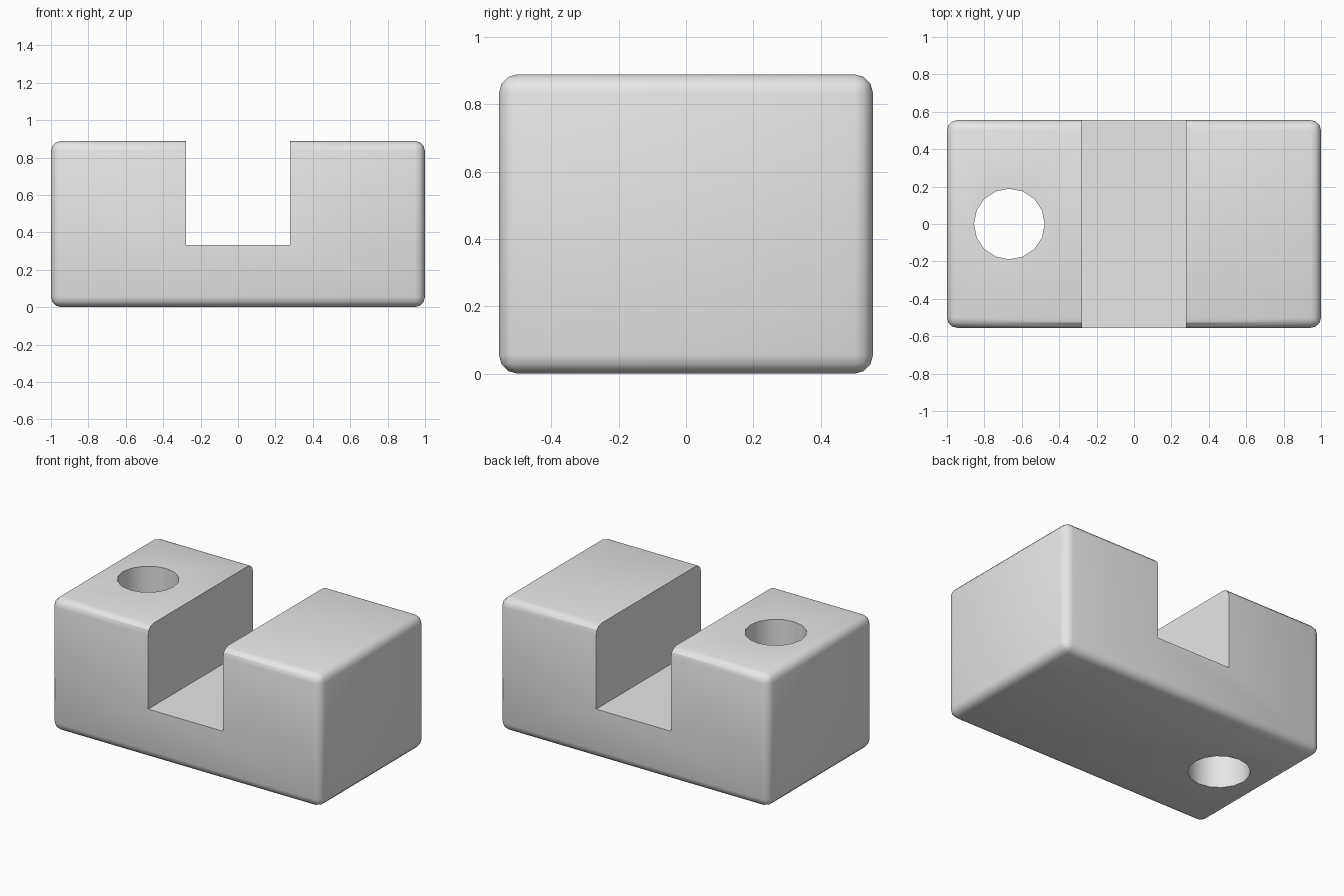
import bpy, math

if "Cube" in bpy.data.objects:
    bpy.data.objects.remove(bpy.data.objects["Cube"])

U = 1 / 9  # design unit: the block is 18 x 10 x 8 units

grey = bpy.data.materials.new("light grey")
grey.diffuse_color = (0.8, 0.8, 0.8, 1)
grey.use_nodes = True
grey.node_tree.nodes["Principled BSDF"].inputs["Base Color"].default_value = grey.diffuse_color


def box(name, size, centre):
    bpy.ops.mesh.primitive_cube_add(size=1, location=centre)
    ob = bpy.context.object
    ob.name = name
    ob.scale = size
    bpy.ops.object.transform_apply(location=False, rotation=False, scale=True)
    ob.data.materials.append(grey)
    return ob


# Rounded block
block = box("slotted_block", (18 * U, 10 * U, 8 * U), (0, 0, 4 * U))
bevel = block.modifiers.new("rounded edges", 'BEVEL')
bevel.width = 0.5 * U
bevel.segments = 3

# Cutter for the open slot across the middle
slot = box("slot_cutter", (5 * U, 12 * U, 8 * U), (0, 0, 7 * U))

# Cutter for the round through hole
bpy.ops.mesh.primitive_cylinder_add(vertices=16, radius=1.7 * U, depth=12 * U,
                                    location=(-6 * U, 0, 4 * U))
hole = bpy.context.object
hole.name = "hole_cutter"
hole.data.materials.append(grey)

for cutter in (slot, hole):
    cut = block.modifiers.new(cutter.name, 'BOOLEAN')
    cut.operation = 'DIFFERENCE'
    cut.solver = 'EXACT'
    cut.object = cutter

# Apply the cuts, then remove the cutters
bpy.ops.object.select_all(action='DESELECT')
block.select_set(True)
bpy.context.view_layer.objects.active = block
for m in list(block.modifiers):
    bpy.ops.object.modifier_apply(modifier=m.name)
for cutter in (slot, hole):
    bpy.data.objects.remove(cutter, do_unlink=True)

bpy.ops.object.shade_smooth_by_angle(angle=math.radians(30))
